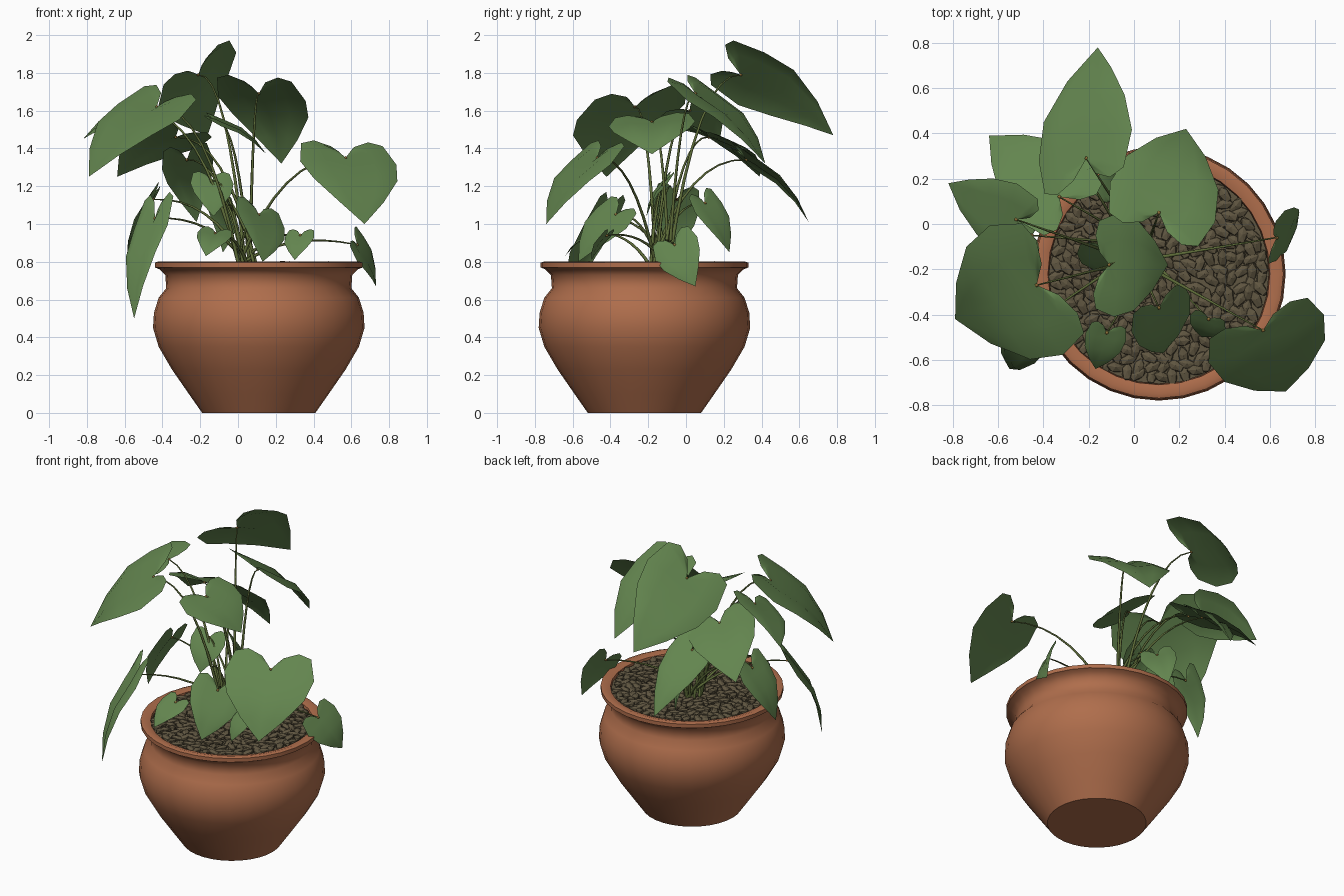
import bpy, bmesh, math, random
from mathutils import Vector as V, Matrix

if "Cube" in bpy.data.objects:
    bpy.data.objects.remove(bpy.data.objects["Cube"])

random.seed(4)
CX, CY = 0.11, -0.22          # pot axis


def material(name, rgb):
    m = bpy.data.materials.new(name)
    m.diffuse_color = (*rgb, 1)
    m.use_nodes = True
    m.node_tree.nodes["Principled BSDF"].inputs["Base Color"].default_value = m.diffuse_color
    return m


TERRACOTTA = material("terracotta", (0.43, 0.155, 0.072))
LEAF = material("leaf_green", (0.125, 0.235, 0.078))
STEM = material("stem_olive", (0.11, 0.15, 0.04))
JOINT = material("joint_ochre", (0.27, 0.16, 0.04))
BARK = material("bark_brown", (0.115, 0.092, 0.052))


def add_object(name, bm, mat, smooth=True):
    me = bpy.data.meshes.new(name)
    bm.to_mesh(me)
    bm.free()
    ob = bpy.data.objects.new(name, me)
    bpy.context.collection.objects.link(ob)
    me.materials.append(mat)
    for p in me.polygons:
        p.use_smooth = smooth
    return ob


def lathe(name, profile, mat, sides=32):
    bm = bmesh.new()
    rings = []
    for r, z in profile:
        rings.append([bm.verts.new((CX + r * math.cos(2 * math.pi * i / sides),
                                    CY + r * math.sin(2 * math.pi * i / sides), z))
                      for i in range(sides)])
    for a, b in zip(rings, rings[1:]):
        for i in range(sides):
            j = (i + 1) % sides
            bm.faces.new((a[i], a[j], b[j], b[i]))
    bm.faces.new(rings[0][::-1])
    bm.faces.new(rings[-1])
    ob = add_object(name, bm, mat)
    bpy.context.view_layer.objects.active = ob
    ob.select_set(True)
    bpy.ops.object.shade_smooth_by_angle(angle=math.radians(50))
    ob.select_set(False)


# pot with rolled rim, closed inside just under the bark
lathe("pot", [(0.30, 0), (0.37, 0.10), (0.46, 0.23), (0.53, 0.35), (0.56, 0.45),
              (0.555, 0.53), (0.53, 0.61), (0.49, 0.66), (0.495, 0.73),
              (0.525, 0.76), (0.55, 0.77), (0.55, 0.795), (0.53, 0.802),
              (0.49, 0.79), (0.485, 0.74)], TERRACOTTA)
lathe("soil_bed", [(0.486, 0.745), (0.486, 0.775)], BARK)

# bark chips: jittered rings of stretched lumps
bm = bmesh.new()
for ring in range(11):
    r = 0.012 + ring * 0.0445
    count = max(1, int(2 * math.pi * r / 0.052))
    for i in range(count):
        a = 2 * math.pi * (i + random.uniform(-0.25, 0.25)) / count + ring
        rr = min(r + random.uniform(-0.012, 0.012), 0.455)
        mat = (Matrix.Translation((CX + rr * math.cos(a), CY + rr * math.sin(a),
                                   0.78 + random.uniform(-0.004, 0.006)))
               @ Matrix.Rotation(random.uniform(0, math.pi), 4, 'Z')
               @ Matrix.Rotation(random.uniform(-0.25, 0.25), 4, 'Y')
               @ Matrix.Diagonal((0.046, 0.025, 0.017, 1)))
        bmesh.ops.create_icosphere(bm, subdivisions=1, radius=1, matrix=mat)
add_object("bark_chips", bm, BARK, False)

# half outline of a heart leaf: (along midrib, sideways)
OUTLINE = [(0, 0), (-0.17, 0.22), (-0.25, 0.52), (-0.2, 0.78), (0.1, 0.92),
           (0.4, 0.8), (0.72, 0.43), (1, 0)]


def leaf(name, base, tip, half_width, roll):
    """Heart leaf from stem end to tip, rolled about its midrib."""
    B = V(base)
    axis = V(tip) - B
    level = axis.cross(V((0, 0, 1))).normalized()
    up = level.cross(axis).normalized()
    c, s = math.cos(math.radians(roll)), math.sin(math.radians(roll))
    across = (level * c + up * s) * half_width
    n = up * c - level * s
    bm = bmesh.new()
    for sign in (-1, 1):
        grid = []
        for u, w in OUTLINE:
            row = []
            for t in (0, 0.5, 1):
                uu = max(u, 0) * (1 - t) + u * t
                arch = math.sin(math.pi * max(uu, 0)) * 0.09 + 0.05 * math.sin(math.pi * t) * w
                row.append(bm.verts.new(B + axis * uu + across * (sign * w * t)
                                        + n * axis.length * arch))
            grid.append(row)
        for a, b in zip(grid, grid[1:]):
            for j in range(2):
                f = (a[j], a[j + 1], b[j + 1], b[j])
                bm.faces.new(f if sign > 0 else f[::-1])
    bmesh.ops.remove_doubles(bm, verts=bm.verts, dist=0.0005)
    bm.normal_update()
    if sum(f.normal.dot(n) * f.calc_area() for f in bm.faces) < 0:
        bmesh.ops.reverse_faces(bm, faces=bm.faces)
    add_object(name, bm, LEAF)


def joint(name, at):
    bm = bmesh.new()
    bmesh.ops.create_icosphere(bm, subdivisions=1, radius=0.009,
                               matrix=Matrix.Translation(at))
    add_object(name, bm, JOINT)


def stem(name, end):
    a = random.uniform(0, 6.28)
    start = V((0.05 + 0.05 * math.cos(a), -0.14 + 0.05 * math.sin(a), 0.78))
    end = V(end)
    mid = start.lerp(end, 0.4)
    mid.z = max(end.z, 0.95) + 0.02
    bm = bmesh.new()
    rings = []
    for k in range(9):
        t = k / 8
        p = start * (1 - t) ** 2 + mid * (2 * t * (1 - t)) + end * t * t
        d = ((mid - start) * (1 - t) + (end - mid) * t).normalized()
        q = d.to_track_quat('Z', 'Y')
        r = 0.010 - 0.0065 * t
        rings.append([bm.verts.new(p + q @ V((r * math.cos(s * math.tau / 5),
                                              r * math.sin(s * math.tau / 5), 0)))
                      for s in range(5)])
    for a, b in zip(rings, rings[1:]):
        for s in range(5):
            bm.faces.new((a[s], a[(s + 1) % 5], b[(s + 1) % 5], b[s]))
    add_object(name, bm, STEM)


# leaves: stem end, tip, half width, roll in degrees
LEAVES = {
    "back_top": ((-.21, .29, 1.79), (-.16, .78, 1.47), .28, 40),
    "back_right": ((.11, .05, 1.69), (.23, .42, 1.32), .27, -4),
    "back_left": ((-.33, .12, 1.46), (-.64, .39, 1.25), .23, -15),
    "left_high": ((-.52, .02, 1.6), (-.82, .18, 1.45), .18, 28),
    "left_big": ((-.43, -.27, 1.62), (-.79, -.42, 1.25), .36, 10),
    "middle_high": ((-.11, -.18, 1.54), (.15, -.18, 1.37), .25, -4),
    "right_big": ((.57, -.47, 1.35), (.67, -.74, 1.0), .3, 3),
    "front": ((.11, -.37, 1.05), (.13, -.57, .8), .175, 32),
    "middle_low": ((-.14, -.1, 1.23), (-.13, -.21, 1.04), .125, 3),
    "left_low": ((-.45, -.05, 1.13), (-.59, -.1, .8), .14, -24),
    "front_left_hang": ((-.44, -.43, 1.03), (-.55, -.64, .5), .13, -15),
    "back_low": ((-.1, .1, 1.11), (-.08, .23, .85), .12, -35),
    "back_hang": ((-.27, .32, 1.34), (-.22, .65, 1.01), .15, 15),
    "front_left_small": ((-.12, -.48, .95), (-.17, -.64, .83), .1, 10),
    "front_right_small": ((.33, -.42, .94), (.3, -.5, .81), .09, 0),
    "right_hang": ((.63, -.06, .89), (.73, .05, .67), .14, -62),
}
for key, spec in LEAVES.items():
    leaf(key + "_leaf", *spec)
    stem(key + "_stem", spec[0])
    joint(key + "_joint", spec[0])

# young shoots standing in the middle
for i in range(3):
    stem(f"young_shoot_{i}", (-0.05 - 0.07 * i, -0.2 + 0.06 * i, 1.1 + 0.05 * i))
